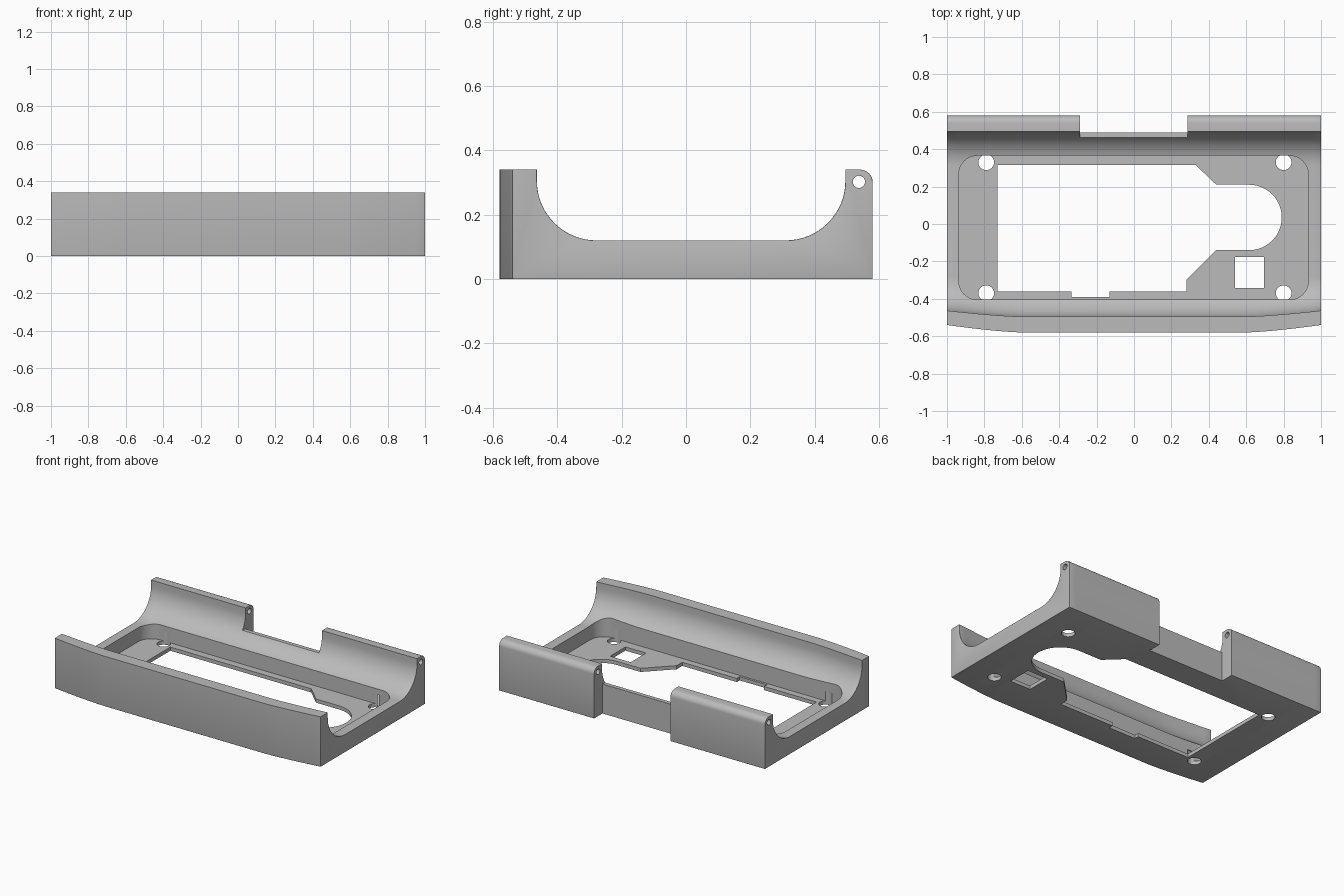
import bpy, bmesh
from math import sin, cos, pi, radians

if "Cube" in bpy.data.objects:
    bpy.data.objects.remove(bpy.data.objects["Cube"])

grey = bpy.data.materials.new("mid grey")
grey.use_nodes = True
grey.diffuse_color = (0.5, 0.5, 0.5, 1)
grey.node_tree.nodes["Principled BSDF"].inputs["Base Color"].default_value = (0.5, 0.5, 0.5, 1)

TOP, BACK = 0.34, 0.58


def arc(cx, cy, r, a0, a1, n):
    angles = [radians(a0 + (a1 - a0) * i / n) for i in range(n + 1)]
    return [(cx + r * cos(a), cy + r * sin(a)) for a in angles]


def add_object(name, bm):
    bmesh.ops.recalc_face_normals(bm, faces=bm.faces)
    mesh = bpy.data.meshes.new(name)
    bm.to_mesh(mesh)
    bm.free()
    mesh.materials.append(grey)
    obj = bpy.data.objects.new(name, mesh)
    bpy.context.collection.objects.link(obj)
    return obj


def loft(sections):
    """Closed solid through matching rings of 3D points."""
    bm = bmesh.new()
    rings = [[bm.verts.new(p) for p in ring] for ring in sections]
    for a, b in zip(rings, rings[1:]):
        for i in range(len(a)):
            j = (i + 1) % len(a)
            bm.faces.new((a[i], a[j], b[j], b[i]))
    bm.faces.new(rings[0])
    bm.faces.new(rings[-1])
    return bm


def prism(outline, z0, z1):
    return loft([[(x, y, z) for x, y in outline] for z in (z0, z1)])


def rect(x0, x1, y0, y1):
    return [(x0, y0), (x1, y0), (x1, y1), (x0, y1)]


def cut(body, bm):
    cutter = add_object("cutter", bm)
    mod = body.modifiers.new("cut", "BOOLEAN")
    mod.operation, mod.solver, mod.object = "DIFFERENCE", "EXACT", cutter
    bpy.context.view_layer.objects.active = body
    bpy.ops.object.modifier_apply(modifier=mod.name)
    bpy.data.objects.remove(cutter)


# Cradle body: cross-section swept along x, front lip bowed back at both ends
def section(x):
    bow = (max(0, abs(x) - 0.6) / 0.4) ** 1.4
    outer, inner = 0.04 * bow, 0.032 * bow
    front = [(-BACK + outer, 0), (-BACK + outer, TOP), (-0.495 + inner, TOP)]
    hollow = [(y + inner, z) for y, z in arc(-0.31, 0.305, 0.185, 180, 270, 16)]
    rear = arc(0.31, 0.305, 0.185, 270, 360, 16) + [(0.495, TOP)]
    hinge = arc(BACK - 0.04, TOP - 0.04, 0.04, 90, 0, 8)
    return [(x, y, z) for y, z in front + hollow + rear + hinge + [(BACK, 0)]]


stations = [s * (0.6 + 0.05 * i) for s, r in ((-1, range(8, -1, -1)), (1, range(9))) for i in r]
bm = loft([section(x) for x in stations])
bmesh.ops.recalc_face_normals(bm, faces=bm.faces)


def soft_edge(e):
    a, b = (v.co for v in e.verts)
    at_end = abs(a.x) > 0.999 and abs(b.x) > 0.999 and a.x * b.x > 0
    lip_top = a.z > TOP - 0.001 and b.z > TOP - 0.001
    along_bottom = a.z < 0.001 and b.z < 0.001 and abs(a.x - b.x) > 0.001 and abs(a.y) > 0.5
    return (at_end and not lip_top) or along_bottom


bmesh.ops.bevel(bm, geom=[e for e in bm.edges if soft_edge(e)], offset=0.01,
                segments=3, profile=0.5, affect="EDGES", clamp_overlap=True)
body = add_object("cradle_body", bm)

# Rounded pocket above the thin floor
r = 0.1
x0, x1, y0, y1 = -0.937, 0.932, -0.405, 0.365
pocket = (arc(x1 - r, y1 - r, r, 0, 90, 10) + arc(x0 + r, y1 - r, r, 90, 180, 10)
          + arc(x0 + r, y0 + r, r, 180, 270, 10) + arc(x1 - r, y0 + r, r, 270, 360, 10))
cut(body, prism(pocket, 0.025, 0.6))

# Large floor opening with rounded bay
opening = [(-0.73, 0.315), (0.33, 0.315), (0.44, 0.21)]
opening += arc(0.615, 0.035, 0.175, 90, -90, 24)
opening += [(0.44, -0.14), (0.28, -0.3), (0.28, -0.36), (-0.13, -0.36),
            (-0.13, -0.39), (-0.335, -0.39), (-0.335, -0.36), (-0.73, -0.36)]
cut(body, prism(opening, -0.1, 0.08))

# Square floor window
cut(body, prism(rect(0.54, 0.695, -0.342, -0.177), -0.1, 0.08))

# Corner screw holes, nicking the pocket wall
for x in (-0.79, 0.8):
    for y in (-0.37, 0.33):
        cut(body, prism(arc(x, y, 0.042, 0, 345, 23), -0.1, 0.09))

# Gap between the two hinge lips, leaving a low rear wall
cut(body, prism(rect(-0.29, 0.285, 0.49, 0.8), -0.1, 0.6))
cut(body, prism(rect(-0.29, 0.285, 0.45, 0.8), 0.2, 0.6))

# Hinge pin hole through both lips
pin = arc(0.537, 0.302, 0.019, 0, 345, 23)
cut(body, loft([[(x, y, z) for y, z in pin] for x in (-1.2, 1.2)]))

bpy.ops.object.select_all(action="DESELECT")
body.select_set(True)
bpy.context.view_layer.objects.active = body
bpy.ops.object.shade_smooth_by_angle(angle=radians(30))
